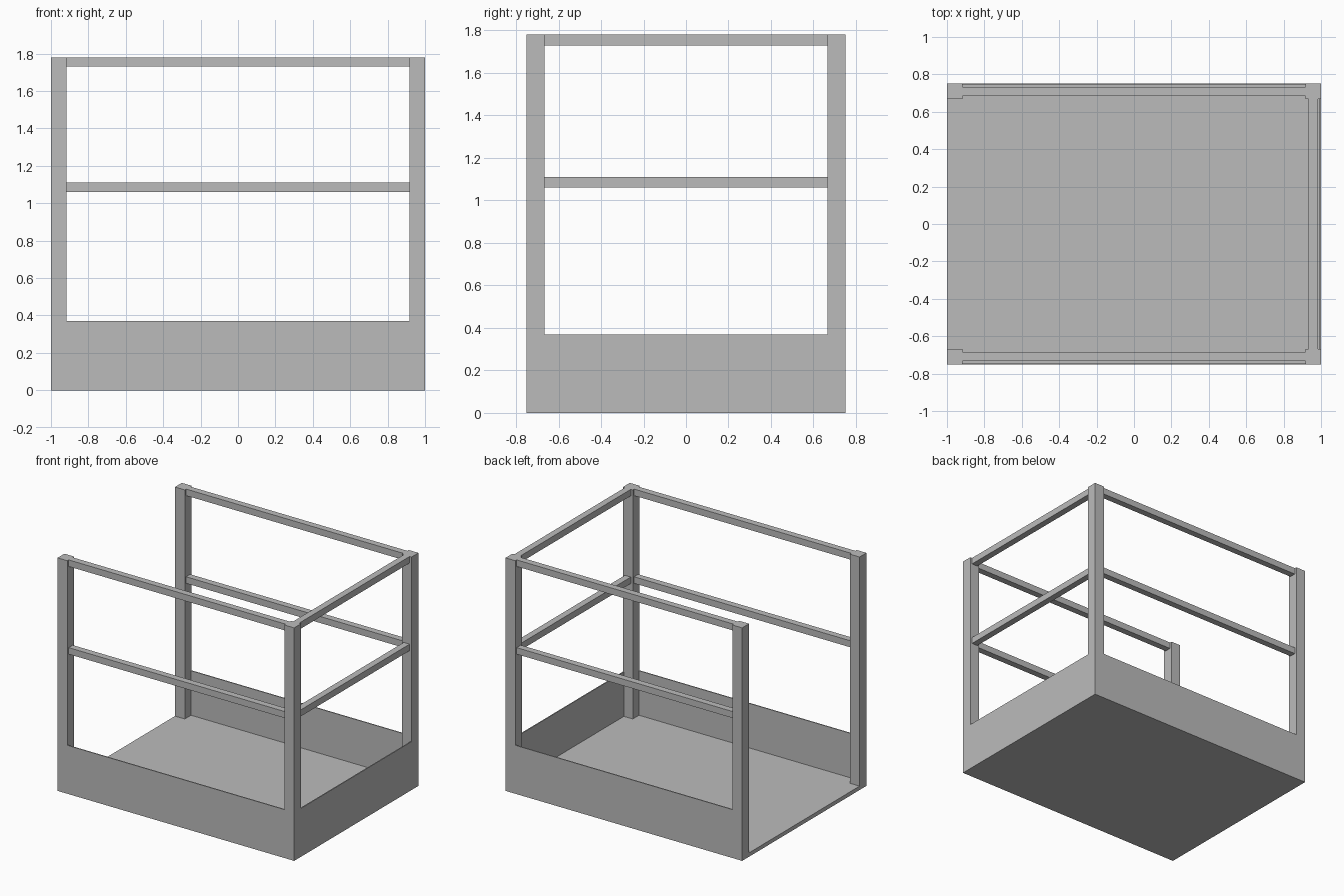
import bpy
import bmesh
from mathutils import Vector

if "Cube" in bpy.data.objects:
    bpy.data.objects.remove(bpy.data.objects["Cube"])

HX, HY, TOP = 1.0, 0.75, 1.78   # half length, half width, full height
FLOOR = 0.03                    # floor thickness
POST = 0.083                    # square post side
RAIL = 0.05                     # square rail side
SHEET = 0.008                   # kick panel thickness
PANEL_TOP = 0.37

grey = bpy.data.materials.new("plain grey")
grey.diffuse_color = (0.5, 0.5, 0.5, 1)
grey.use_nodes = True
grey.node_tree.nodes["Principled BSDF"].inputs["Base Color"].default_value = grey.diffuse_color


def box(name, lo, hi):
    """Axis-aligned box between two corners."""
    lo, hi = Vector(lo), Vector(hi)
    bm = bmesh.new()
    bmesh.ops.create_cube(bm, size=1)
    for v in bm.verts:
        v.co = Vector(((v.co[i] + 0.5) * (hi[i] - lo[i]) + lo[i]) for i in range(3))
    mesh = bpy.data.meshes.new(name)
    bm.to_mesh(mesh)
    bm.free()
    mesh.materials.append(grey)
    obj = bpy.data.objects.new(name, mesh)
    bpy.context.collection.objects.link(obj)
    return obj


def span(side, outer, thick):
    """Ordered range of a part lying inward of an outer plane on one side."""
    return sorted((side * outer, side * (outer - thick)))


# Floor plate
box("floor", (-HX, -HY, 0), (HX, HY, FLOOR))

# Corner posts
for sx, xname in ((-1, "left"), (1, "right")):
    for sy, yname in ((-1, "front"), (1, "back")):
        x, y = span(sx, HX, POST), span(sy, HY, POST)
        box(f"{yname}_{xname}_post", (x[0], y[0], FLOOR), (x[1], y[1], TOP))

inset = (POST - RAIL) / 2       # rails are centred on the posts
ix, iy = HX - POST, HY - POST   # clear span between posts
rails = (("middle_rail", 1.06), ("top_rail", TOP - RAIL))

# Front and back sides: kick panel and two rails
for s, side in ((-1, "front"), (1, "back")):
    y = span(s, HY, SHEET)
    box(side + "_kick_panel", (-ix, y[0], FLOOR), (ix, y[1], PANEL_TOP))
    y = span(s, HY - inset, RAIL)
    for name, z in rails:
        box(f"{side}_{name}", (-ix, y[0], z), (ix, y[1], z + RAIL))

# Right end: kick panel and two rails (left end stays open)
box("right_kick_panel", (HX - SHEET, -iy, FLOOR), (HX, iy, PANEL_TOP))
x = span(1, HX - inset, RAIL)
for name, z in rails:
    box("right_" + name, (x[0], -iy, z), (x[1], iy, z + RAIL))
